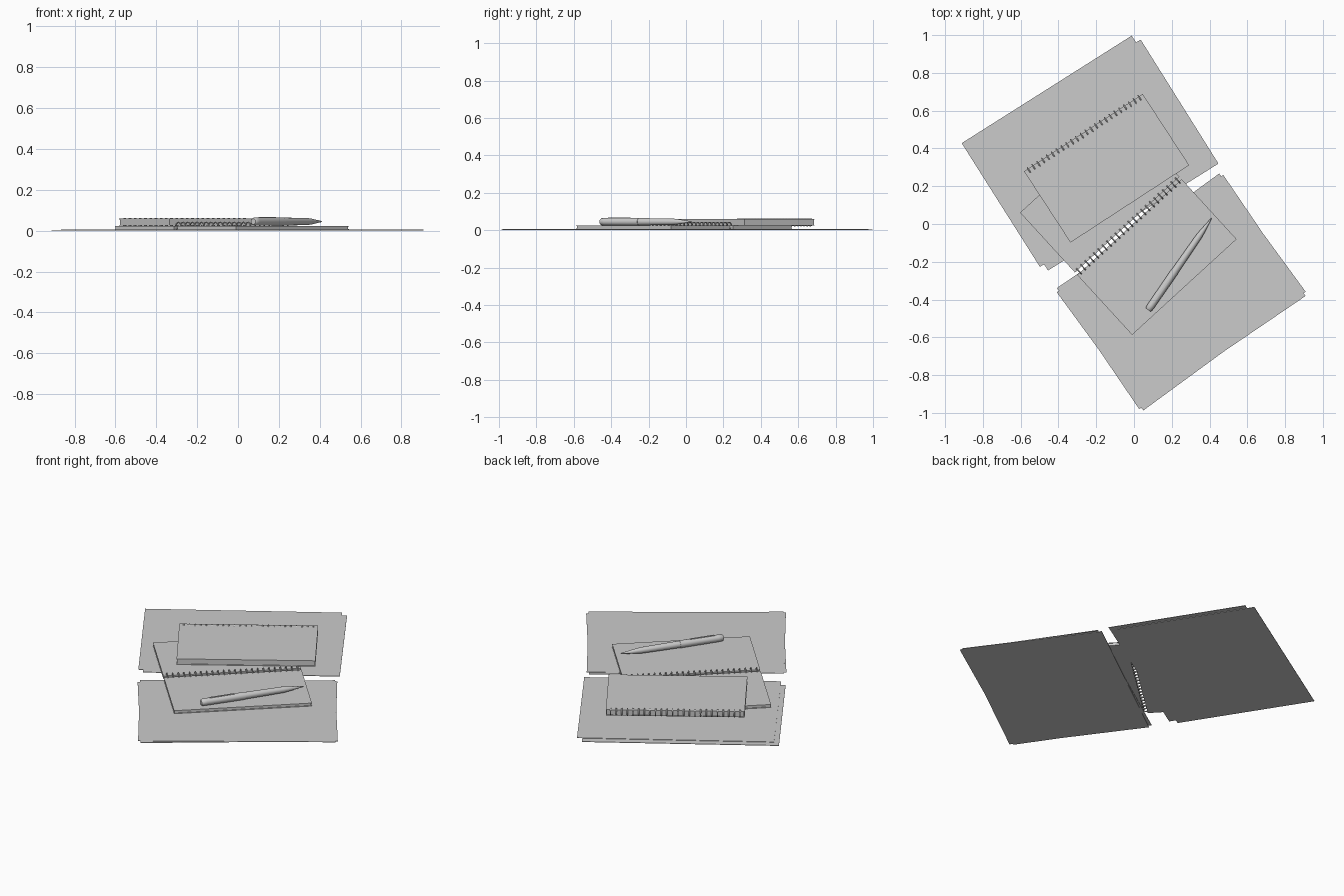
import bpy, bmesh
from math import radians, pi, cos, sin, atan2
from mathutils import Matrix, Vector

cube = bpy.data.objects.get("Cube")
if cube:
    bpy.data.objects.remove(cube)

# One flat grey for everything
grey = bpy.data.materials.new("light_grey")
grey.use_nodes = True
tone = (0.6, 0.6, 0.6, 1)
grey.diffuse_color = tone
grey.node_tree.nodes["Principled BSDF"].inputs["Base Color"].default_value = tone


def finish(name, bm, loc, angle, smooth=False):
    bmesh.ops.recalc_face_normals(bm, faces=bm.faces)
    mesh = bpy.data.meshes.new(name)
    bm.to_mesh(mesh)
    bm.free()
    mesh.materials.append(grey)
    ob = bpy.data.objects.new(name, mesh)
    bpy.context.collection.objects.link(ob)
    ob.location = loc
    ob.rotation_euler.z = radians(angle)
    if smooth:
        bpy.ops.object.select_all(action='DESELECT')
        ob.select_set(True)
        bpy.context.view_layer.objects.active = ob
        bpy.ops.object.shade_smooth_by_angle(angle=radians(40))
    return ob


def slab(name, centre, angle, length, width, z0, z1, shift=0):
    """Flat box; shift moves it along its own width direction."""
    bm = bmesh.new()
    place = Matrix.Translation((0, shift, (z0 + z1) / 2))
    size = Matrix.Diagonal((length, width, z1 - z0, 1))
    bmesh.ops.create_cube(bm, size=1, matrix=place @ size)
    return finish(name, bm, (*centre, 0), angle)


def pad(name, centre, angle, length, width, z0, z1, shift=0):
    """Two covers with slightly smaller pages between them."""
    card = 0.003
    slab(name + "_back_cover", centre, angle, length, width, z0, z0 + card, shift)
    slab(name + "_pages", centre, angle, length - 0.006, width - 0.006,
         z0 + card, z1 - card, shift)
    slab(name + "_front_cover", centre, angle, length, width, z1 - card, z1, shift)


def binding(name, centre, angle, z, span, radius, shift=0, count=24, wire=0.0035):
    """Row of wire rings along the spine."""
    bm = bmesh.new()
    for i in range(count):
        x = span * (i / (count - 1) - 0.5)
        tube = [bm.verts.new((x + wire * cos(a), shift, z + radius + wire * sin(a)))
                for a in (k * pi / 3 for k in range(6))]
        edges = [bm.edges.new((tube[k], tube[k - 1])) for k in range(6)]
        bmesh.ops.spin(bm, geom=tube + edges, cent=(x, shift, z), axis=(1, 0, 0),
                       angle=2 * pi, steps=16, use_merge=True)
    bmesh.ops.remove_doubles(bm, verts=bm.verts, dist=0.0002)
    finish(name, bm, (*centre, 0), angle, smooth=True)


# Loose paper sheets, two in each pile
sheet = 0.0025
for name, centre, angle, level in (
        ("rear_lower_sheet", (-0.255, 0.385), 32.3, 0),
        ("rear_upper_sheet", (-0.21, 0.365), 32.1, 1),
        ("front_lower_sheet", (0.25, -0.36), 36.2, 0),
        ("front_upper_sheet", (0.25, -0.36), 34.2, 1)):
    slab(name, centre, angle, 1.065, 0.775, level * sheet, (level + 1) * sheet)

# Open notebook lying across both piles
spine, turn = (-0.03, -0.01), 42.5
for side, name in ((1, "open_notebook_left_half"), (-1, "open_notebook_right_half")):
    pad(name, spine, turn, 0.75, 0.43, 0.006, 0.024, shift=side * 0.224)
binding("open_notebook_rings", spine, turn, 0.023, 0.71, 0.018)

# Closed notebook resting on the open one
mid, turn = (-0.145, 0.295), 33.1
pad("closed_notebook", mid, turn, 0.75, 0.45, 0.025, 0.059)
binding("closed_notebook_rings", mid, turn, 0.042, 0.70, 0.0185, shift=0.213)

# Pen: turned profile along its own x axis
profile = [(0, 0), (0, 0.014), (0.006, 0.019), (0.03, 0.02), (0.25, 0.021),
           (0.25, 0.0195), (0.47, 0.017), (0.5, 0.014), (0.585, 0.003), (0.592, 0)]
tail, tip = Vector((0.075, -0.455)), Vector((0.41, 0.03))
heading = atan2(tip.y - tail.y, tip.x - tail.x) * 180 / pi
bm = bmesh.new()
points = [bm.verts.new((x, 0, r)) for x, r in profile]
edges = [bm.edges.new(pair) for pair in zip(points, points[1:])]
bmesh.ops.spin(bm, geom=points + edges, cent=(0, 0, 0), axis=(1, 0, 0),
               angle=2 * pi, steps=24, use_merge=True)
bmesh.ops.remove_doubles(bm, verts=bm.verts, dist=0.0002)
finish("pen", bm, (*tail, 0.045), heading, smooth=True)

# Pen clip on the cap
slab("pen_clip", tail, heading, 0.14, 0.008, 0.063, 0.068).location += Vector(
    (cos(radians(heading)), sin(radians(heading)), 0)) * 0.12
